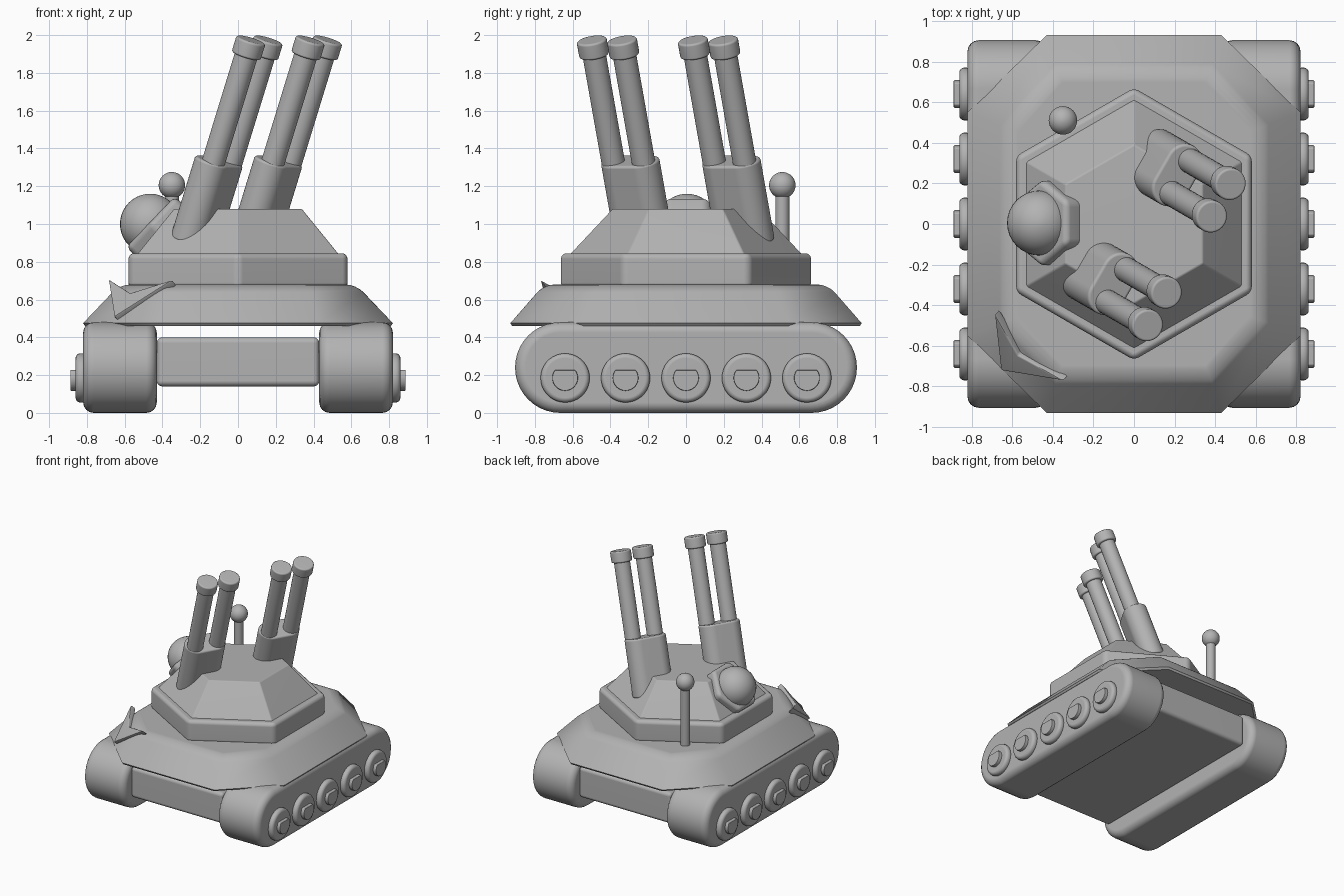
import bpy, bmesh, math
from mathutils import Vector, Matrix

if "Cube" in bpy.data.objects:
    bpy.data.objects.remove(bpy.data.objects["Cube"])

grey = bpy.data.materials.new("plain_grey")
grey.diffuse_color = (0.45, 0.45, 0.45, 1)
grey.use_nodes = True
grey.node_tree.nodes["Principled BSDF"].inputs["Base Color"].default_value = grey.diffuse_color


def finish(name, bm, matrix=None):
    """Turn a bmesh into a smooth-by-angle object."""
    bmesh.ops.recalc_face_normals(bm, faces=bm.faces)
    if matrix:
        bm.transform(matrix)
    me = bpy.data.meshes.new(name)
    bm.to_mesh(me)
    bm.free()
    me.materials.append(grey)
    for p in me.polygons:
        p.use_smooth = True
    me.set_sharp_from_angle(angle=math.radians(40))
    ob = bpy.data.objects.new(name, me)
    bpy.context.collection.objects.link(ob)
    mod = ob.modifiers.new("even_shading", 'WEIGHTED_NORMAL')
    mod.keep_sharp = True
    return ob


def loft(name, rings, bevel=0, matrix=None, zmin=-9, segs=4):
    """Skin a stack of equal rings, cap both ends, round the hard edges."""
    bm = bmesh.new()
    loops = [[bm.verts.new(p) for p in r] for r in rings]
    n = len(loops[0])
    for a, b in zip(loops, loops[1:]):
        for i in range(n):
            j = (i + 1) % n
            bm.faces.new((a[i], a[j], b[j], b[i]))
    bm.faces.new(loops[0][::-1])
    bm.faces.new(loops[-1])
    bmesh.ops.recalc_face_normals(bm, faces=bm.faces)
    if bevel:
        edges = [e for e in bm.edges if e.calc_face_angle(0) > 0.4
                 and min(v.co.z for v in e.verts) > zmin]
        bmesh.ops.bevel(bm, geom=edges, offset=bevel, offset_type='OFFSET',
                        segments=segs, profile=0.5, affect='EDGES',
                        clamp_overlap=True)
    return finish(name, bm, matrix)


def at_z(pts, z):
    return [(x, y, z) for x, y in pts]


def prism(name, pts, z0, z1, bevel=0, matrix=None, segs=4):
    return loft(name, [at_z(pts, z0), at_z(pts, z1)], bevel, matrix, segs=segs)


def octagon(x, y, cx, cy):
    q = [(x, cy), (cx, y), (-cx, y), (-x, cy)]
    return q + [(-a, -b) for a, b in q]


def polygon(r, n, start=0.0):
    return [(r * math.cos(start + math.tau * i / n),
             r * math.sin(start + math.tau * i / n)) for i in range(n)]


def stadium(half, r, n=20):
    """Long in x, with round ends."""
    pts = []
    for k, cx in ((0, half), (1, -half)):
        for i in range(n + 1):
            t = -math.pi / 2 + math.pi * (k + i / n)
            pts.append((cx + r * math.cos(t), r * math.sin(t)))
    return pts


def ball(name, r, loc):
    bm = bmesh.new()
    bmesh.ops.create_uvsphere(bm, u_segments=32, v_segments=20, radius=r)
    return finish(name, bm, Matrix.Translation(loc))


def frame(origin, x_axis, z_axis):
    """Matrix that puts local x and z on the given directions."""
    z = Vector(z_axis).normalized()
    x = Vector(x_axis).normalized()
    y = z.cross(x).normalized()
    x = y.cross(z)
    m = Matrix((x, y, z)).transposed().to_4x4()
    m.translation = Vector(origin)
    return m


# Hull: sloped eight-sided deck and the slab between the tracks
loft("hull_deck", [at_z(octagon(.81, .92, .42, .54), .46),
                   at_z(octagon(.82, .93, .43, .55), .475),
                   at_z(octagon(.625, .75, .375, .475), .68)], .055, zmin=.6)
prism("belly_slab", [(-.43, -.82), (.43, -.82), (.43, .82), (-.43, .82)],
      .14, .40, .03)

# Tracks with five wheels and flat-topped hubs on each side
for side, label in ((1, "right"), (-1, "left")):
    out = (side, 0, 0)
    along = (0, 1, 0)
    prism("track_" + label, stadium(.665, .24), 0, .39, .055,
          frame((side * .43, 0, .24), along, out))
    for i in range(5):
        y = -.64 + .32 * i
        m = frame((side * .80, y, .185), along, out)
        prism(f"wheel_{label}_{i + 1}", polygon(.13, 36), 0, .06, .025, m)
        hub = [(.068 * math.cos(t), side * max(-.068, min(.042, .068 * math.sin(t))))
               for t in (math.tau * k / 32 for k in range(32))]
        hub = [p for k, p in enumerate(hub) if abs(p[1] - side * .042) > 1e-4]
        half = math.sqrt(.068 ** 2 - .042 ** 2)
        right = [p for p in hub]
        right += [(half, side * .042), (-half, side * .042)]
        right.sort(key=lambda p: math.atan2(p[1], p[0]))
        prism(f"hub_{label}_{i + 1}", right, .05, .088, .006, m, segs=2)

# Turret: rounded six-sided ring and tapered roof
prism("turret_ring", polygon(.67, 6, math.pi / 2), .66, .845, .03)
loft("turret_roof", [at_z(polygon(.62, 6, math.pi / 2), .835),
                     at_z(polygon(.39, 6, math.pi / 2), 1.08)], .008, segs=2)

# Twin guns: housing, two barrels and their end caps
tilt = math.radians(19.5)
fwd = Vector((math.cos(math.pi / 6), -.5, 0))
lateral = Vector((.5, math.cos(math.pi / 6), 0))
axis = fwd * math.sin(tilt) + Vector((0, 0, math.cos(tilt)))
for label, tip in (("front", (.115, -.42, 1.975)), ("rear", (.43, .115, 1.975))):
    tip = Vector(tip)
    m = frame(tip, lateral, axis)
    # local y points along or against fwd, so measure the rearward sign
    back = -1 if (m.to_3x3() @ Vector((0, 1, 0))).dot(fwd) > 0 else 1
    section = [(x, y + back * .02) for x, y in stadium(.07, .095)]
    prism("gun_housing_" + label, section, -1.14, -.685, .015, m)
    for s, which in ((-1, "a"), (1, "b")):
        mb = frame(tip + lateral * s * .0925, lateral, axis)
        prism(f"barrel_{label}_{which}", polygon(.062, 32), -.75, -.03, 0, mb)
        prism(f"barrel_cap_{label}_{which}", polygon(.08, 32), -.09, 0, .012, mb, segs=3)

# Side dome on a six-sided collar
prism("dome_collar", polygon(.215, 6), -.06, .06, .03,
      frame((-.42, .005, .97), (0, 1, 0), (-.72, 0, .69)))
ball("dome", .16, (-.465, .005, 1.0))

# Antenna
prism("antenna_rod", polygon(.037, 24), .66, 1.16, 0,
      Matrix.Translation((-.35, .51, 0)))
ball("antenna_ball", .07, (-.35, .51, 1.205))

# Chevron plate on the front left corner slope
edge = Vector((.725, -.69, 0))
up_slope = Vector((.69 * .184, .725 * .184, .205)).normalized()
normal = edge.cross(up_slope)
chevron = [(-.25, .29), (-.035, .02), (.225, .285), (-.025, .19)]
prism("chevron_plate", chevron, -.02, .03, .01,
      frame((-.625, -.74, .475), edge, normal), segs=2)
